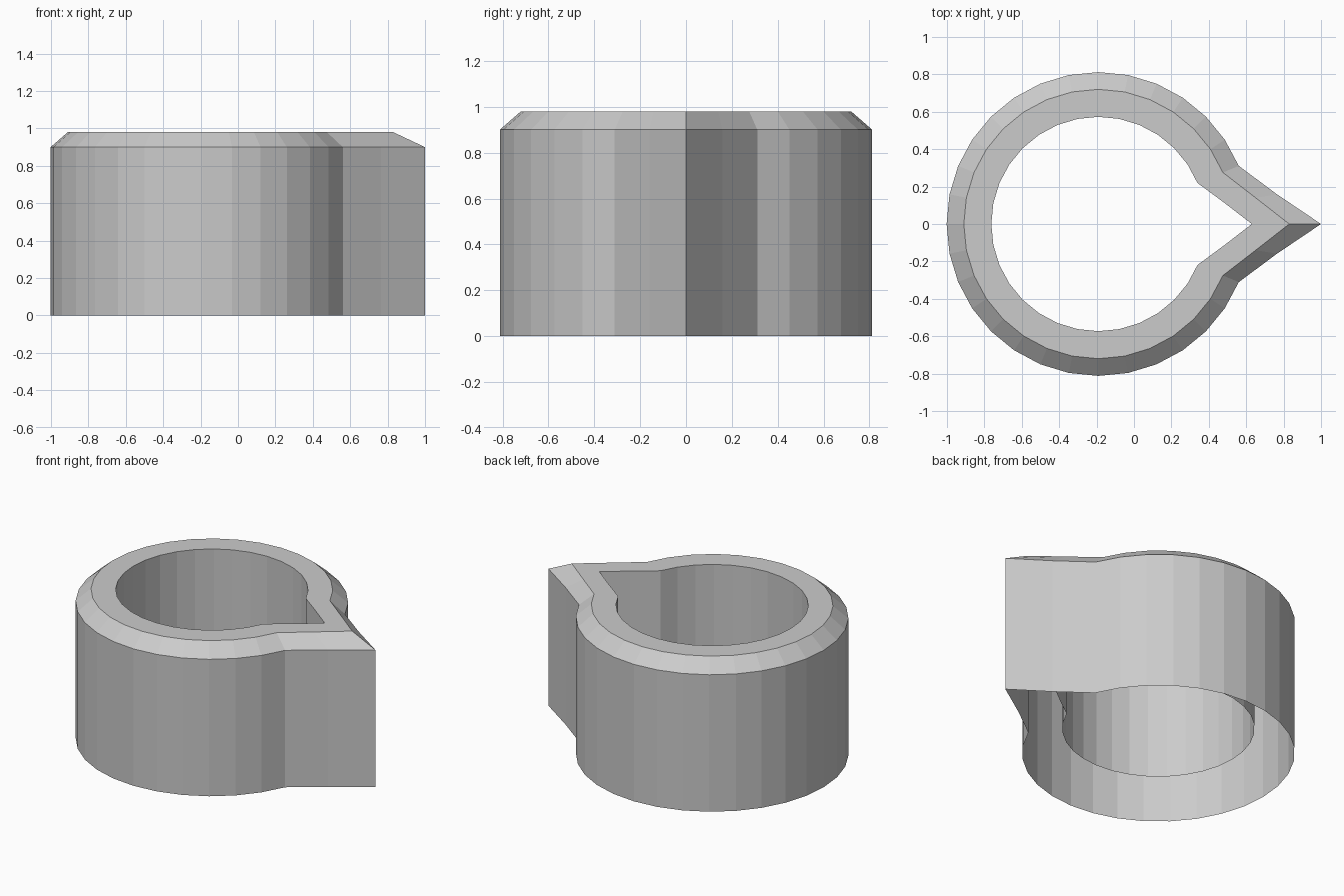
import bpy, bmesh, math

if "Cube" in bpy.data.objects:
    bpy.data.objects.remove(bpy.data.objects["Cube"])

CX = -0.19                      # centre of the round part
STEPS = 32

def outline(radius, mid_x, tip_x):
    """Teardrop outline: 32-sided circle with a pointed spout on +x."""
    pts = []
    for i in range(STEPS):
        a = 2 * math.pi * i / STEPS
        x, y = CX + radius * math.cos(a), radius * math.sin(a)
        if i == 0:
            x = tip_x
        elif i in (1, STEPS - 1):
            x = mid_x
        pts.append((x, y))
    return pts

outer = outline(0.812, 0.765, 1.0)
rim = outline(0.72, 0.65, 0.83)
inner = outline(0.573, 0.485, 0.63)

# Cross-section from outer foot, over the bevelled rim, down the inner wall
# (the underside is open and the inner wall stops short of the ground)
section = [(outer, 0.0), (outer, 0.9), (rim, 0.98), (inner, 0.98), (inner, 0.17)]

bm = bmesh.new()
loops = [[bm.verts.new((x, y, z)) for x, y in pts] for pts, z in section]
for low, high in zip(loops, loops[1:]):
    for i in range(STEPS):
        j = (i + 1) % STEPS
        bm.faces.new((low[i], low[j], high[j], high[i]))

mesh = bpy.data.meshes.new("pointed_ring")
bm.to_mesh(mesh)
bm.free()

grey = bpy.data.materials.new("plain grey")
grey.diffuse_color = (0.6, 0.6, 0.6, 1)
grey.use_nodes = True
grey.node_tree.nodes["Principled BSDF"].inputs["Base Color"].default_value = grey.diffuse_color
mesh.materials.append(grey)

ring = bpy.data.objects.new("pointed_ring", mesh)
bpy.context.collection.objects.link(ring)
